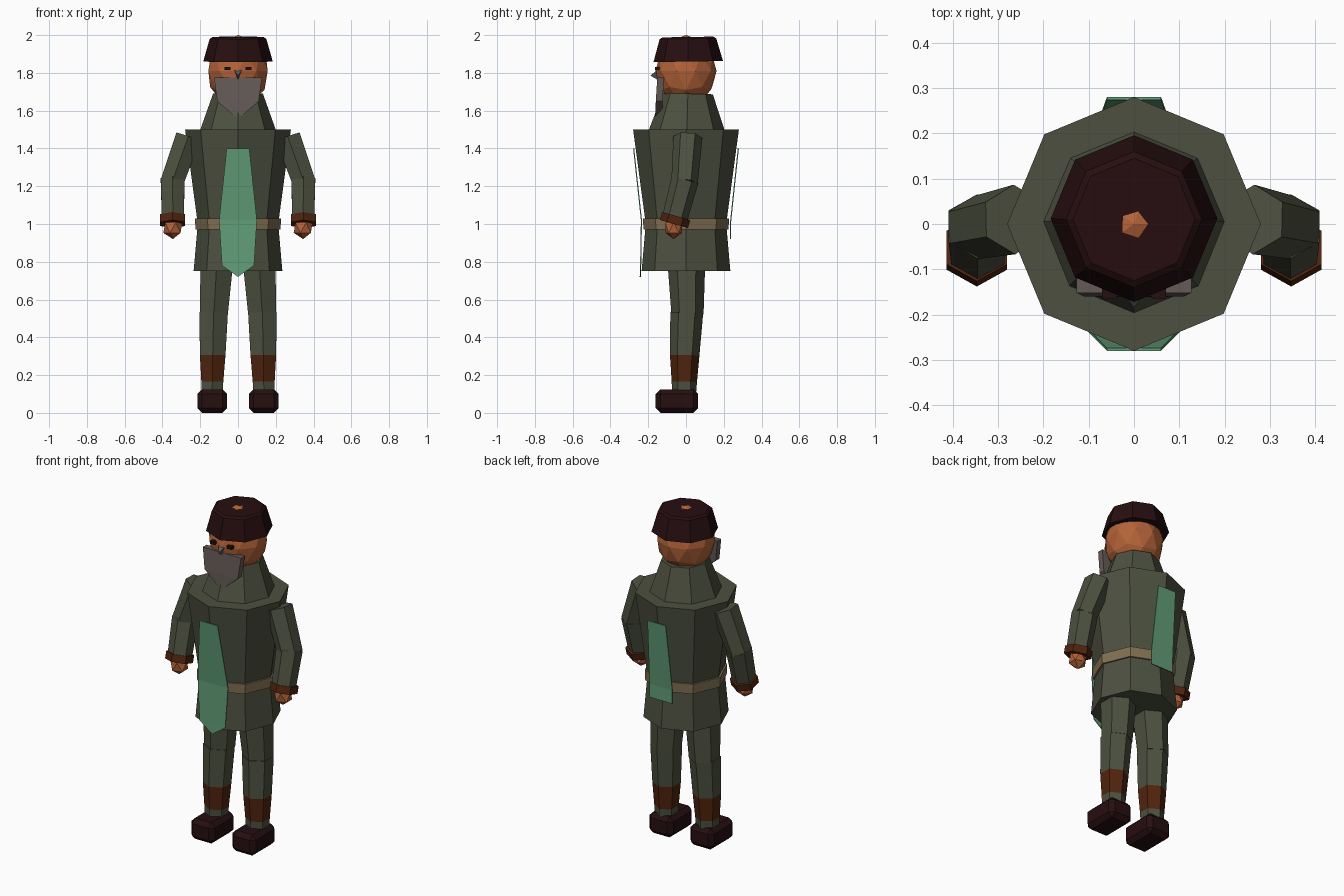
import bpy, bmesh, math
from mathutils import Vector

if "Cube" in bpy.data.objects:
    bpy.data.objects.remove(bpy.data.objects["Cube"])


def material(name, r, g, b):
    m = bpy.data.materials.new(name)
    lin = [((c / 255 + 0.055) / 1.055) ** 2.4 if c > 10 else c / 255 / 12.92 for c in (r, g, b)]
    m.diffuse_color = (*lin, 1)
    m.use_nodes = True
    m.node_tree.nodes["Principled BSDF"].inputs["Base Color"].default_value = m.diffuse_color
    return m


OLIVE = material("olive_cloth", 76, 80, 63)
HAT = material("dark_maroon", 38, 14, 16)
SKIN = material("skin", 180, 99, 57)
BROWN = material("brown_leather", 80, 36, 14)
BELT = material("tan_belt", 128, 112, 82)
GREEN = material("green_panel", 98, 158, 120)
GREY = material("grey_beard", 101, 91, 87)
SLATE = material("slate_nose", 88, 92, 96)


def finish(name, bm, mats):
    bmesh.ops.recalc_face_normals(bm, faces=bm.faces[:])
    me = bpy.data.meshes.new(name)
    bm.to_mesh(me)
    bm.free()
    for m in mats:
        me.materials.append(m)
    ob = bpy.data.objects.new(name, me)
    bpy.context.collection.objects.link(ob)
    return ob


def loft(name, rings, sides, mats, bands=None):
    """Capped tube through (centre, radius) rings, one corner facing y."""
    bm = bmesh.new()
    axis = (Vector(rings[-1][0]) - Vector(rings[0][0])).normalized()
    u = Vector((0, 1, 0))
    u = (u - axis * u.dot(axis)).normalized()
    v = axis.cross(u)
    loops = []
    for c, r in rings:
        angles = [math.tau * i / sides for i in range(sides)]
        loops.append([bm.verts.new(Vector(c) + r * (math.cos(a) * u + math.sin(a) * v)) for a in angles])
    for k in range(len(loops) - 1):
        for i in range(sides):
            j = (i + 1) % sides
            f = bm.faces.new((loops[k][i], loops[k][j], loops[k + 1][j], loops[k + 1][i]))
            f.material_index = bands[k] if bands else 0
    bm.faces.new(loops[0])
    bm.faces.new(loops[-1])
    return finish(name, bm, mats)


def ball(name, centre, size, subdiv, mat):
    bm = bmesh.new()
    bmesh.ops.create_icosphere(bm, subdivisions=subdiv, radius=1)
    for v in bm.verts:
        v.co = Vector([c + s * p for c, s, p in zip(centre, size, v.co)])
    return finish(name, bm, [mat])


def box(name, centre, size, mat, bevel=0):
    bm = bmesh.new()
    bmesh.ops.create_cube(bm, size=1)
    for v in bm.verts:
        v.co = Vector([c + s * p for c, s, p in zip(centre, size, v.co)])
    if bevel:
        bmesh.ops.bevel(bm, geom=bm.edges[:], offset=bevel, segments=1, affect='EDGES')
    return finish(name, bm, [mat])


def plate(name, rows, depth, mat):
    """Mirror-symmetric plate from (half width, y, z) rows, top to bottom."""
    bm = bmesh.new()
    layers = []
    for dy in (0, depth):
        layer = []
        for w, y, z in rows:
            right = bm.verts.new((w, y + dy, z))
            left = bm.verts.new((-w, y + dy, z)) if w > 0 else right
            layer.append((left, right))
        layers.append(layer)

    def face(*vs):
        bm.faces.new(list(dict.fromkeys(vs)))
    a, b = layers
    for i in range(len(rows) - 1):
        for l in (a, b):
            face(l[i][0], l[i][1], l[i + 1][1], l[i + 1][0])
        for s in (0, 1):
            face(a[i][s], a[i + 1][s], b[i + 1][s], b[i][s])
    face(a[0][0], a[0][1], b[0][1], b[0][0])
    if rows[-1][0] > 0:
        face(a[-1][0], a[-1][1], b[-1][1], b[-1][0])
    return finish(name, bm, [mat])


# Coat, belt and collar
loft("coat", [((0, 0, .75), .235), ((0, 0, 1.0), .213), ((0, 0, 1.5), .28)], 8, [OLIVE])
loft("belt", [((0, 0, .97), .225), ((0, 0, 1.03), .228)], 8, [BELT])
loft("collar", [((0, .005, 1.49), .203), ((0, .01, 1.69), .132)], 8, [OLIVE])

# Hanging cloth panels
plate("front_panel", [(.06, -.28, 1.40), (.1, -.239, 1.02), (.085, -.243, .78), (0, -.245, .72)],
      .006, GREEN)
plate("back_panel", [(.06, .274, 1.40), (.075, .232, 1.0), (.075, .232, .92)], .006, GREEN)

# Head, cap and face
ball("head", (0, 0, 1.81), (.165, .162, .19), 2, SKIN)
loft("cap", [((0, .012, 1.86), .184), ((0, .01, 1.98), .15), ((0, .01, 1.99), .135)], 8, [HAT])
plate("beard", [(.127, -.152, 1.775), (.11, -.16, 1.65), (0, -.162, 1.555)], .036, GREY)

bm = bmesh.new()
a, b, tip, low = [bm.verts.new(p) for p in
                  ((-.026, -.145, 1.825), (.026, -.145, 1.825), (0, -.187, 1.785), (0, -.145, 1.76))]
for f in ((a, b, tip), (a, tip, low), (b, low, tip), (a, low, b)):
    bm.faces.new(f)
finish("nose", bm, [SLATE])

for side, s in (("left", -1), ("right", 1)):
    box(side + "_eye", (s * .055, -.152, 1.823), (.032, .025, .017), HAT)

    # Arms
    loft(side + "_upper_arm", [((s * .352, -.008, 1.215), .07), ((s * .264, .01, 1.46), .077)], 6, [OLIVE])
    loft(side + "_forearm", [((s * .345, -.062, 1.02), .067), ((s * .346, -.005, 1.235), .073)], 6, [OLIVE])
    loft(side + "_cuff", [((s * .347, -.064, 1.0), .077), ((s * .347, -.052, 1.042), .077)], 6, [BROWN])
    ball(side + "_hand", (s * .345, -.065, .98), (.056, .052, .06), 1, SKIN)

    # Legs with leather gaiters
    loft(side + "_thigh", [((s * .128, .008, .52), .085), ((s * .112, .002, .80), .1)], 6, [OLIVE])
    loft(side + "_shin", [((s * .137, -.01, .11), .064), ((s * .136, -.009, .165), .067),
                          ((s * .134, -.007, .305), .078), ((s * .129, .004, .53), .087)],
         6, [OLIVE, BROWN], [0, 1, 0])

    # Shoes
    box(side + "_shoe", (s * .136, -.048, .0625), (.158, .225, .125), HAT, .025)
